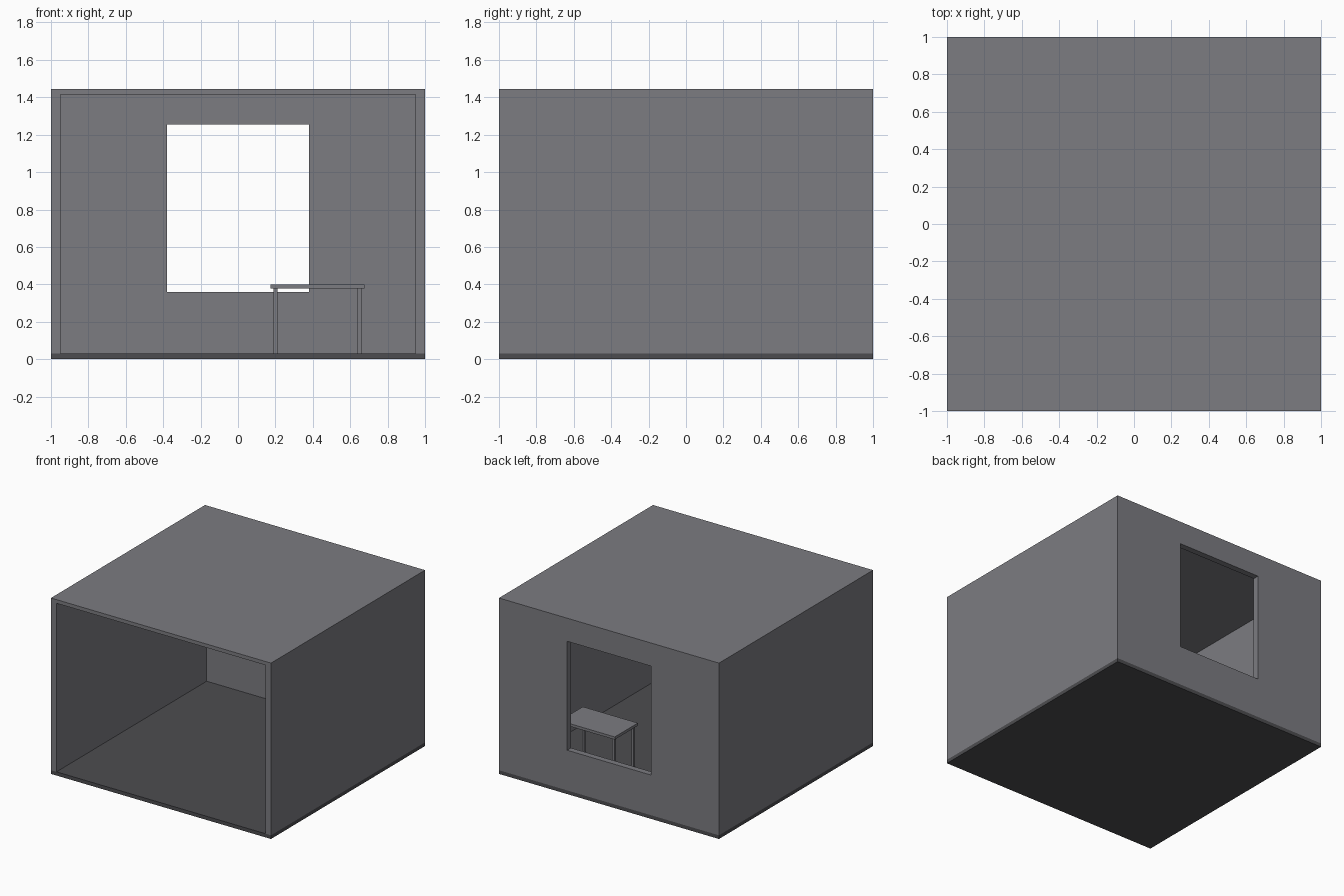
import bpy
from mathutils import Vector

default = bpy.data.objects.get("Cube")
if default:
    bpy.data.objects.remove(default, do_unlink=True)


def make_material(name, rgb):
    mat = bpy.data.materials.new(name)
    mat.use_nodes = True
    mat.diffuse_color = (*rgb, 1)
    bsdf = next(n for n in mat.node_tree.nodes if n.type == 'BSDF_PRINCIPLED')
    bsdf.inputs["Base Color"].default_value = (*rgb, 1)
    return mat


wall_grey = make_material("wall grey", (0.2, 0.2, 0.22))
floor_grey = make_material("dark floor grey", (0.073, 0.073, 0.08))


def box(name, low, high, mat):
    """Axis-aligned box between two opposite corners."""
    low, high = Vector(low), Vector(high)
    bpy.ops.mesh.primitive_cube_add(size=1, location=(low + high) / 2)
    obj = bpy.context.object
    obj.name = obj.data.name = name
    obj.scale = high - low
    bpy.ops.object.transform_apply(location=False, rotation=False, scale=True)
    obj.data.materials.append(mat)
    return obj


def cut(obj, low, high):
    """Remove a box-shaped volume from the object."""
    cutter = box("cutter", low, high, wall_grey)
    cutter.hide_render = True
    mod = obj.modifiers.new("opening", 'BOOLEAN')
    mod.operation = 'DIFFERENCE'
    mod.solver = 'EXACT'
    mod.object = cutter
    bpy.context.view_layer.objects.active = obj
    bpy.ops.object.modifier_apply(modifier=mod.name)
    bpy.data.objects.remove(cutter, do_unlink=True)


# Room: floor slab, and a shell of walls and roof open at the front
FLOOR, TOP, WALL = 0.03, 1.445, 0.05
box("floor", (-1, -1, 0), (1, 1, FLOOR), floor_grey)
shell = box("walls_and_roof", (-1, -1, FLOOR), (1, 1, TOP), wall_grey)
cut(shell, (WALL - 1, -1.2, -0.2), (1 - WALL, 1 - WALL, TOP - 0.03))

# Window opening in the back wall
cut(shell, (-0.38, 0.8, 0.36), (0.38, 1.2, 1.255))

# Table
X0, X1, Y0, Y1 = 0.175, 0.675, 0.375, 0.675
UNDER, INSET, LEG = 0.378, 0.015, 0.02
box("table_top", (X0, Y0, UNDER), (X1, Y1, 0.4), wall_grey)
for side, x in (("right", X0 + INSET), ("left", X1 - INSET - LEG)):
    for end, y in (("front", Y0 + INSET), ("back", Y1 - INSET - LEG)):
        box(f"table_leg_{end}_{side}", (x, y, FLOOR), (x + LEG, y + LEG, UNDER), wall_grey)
